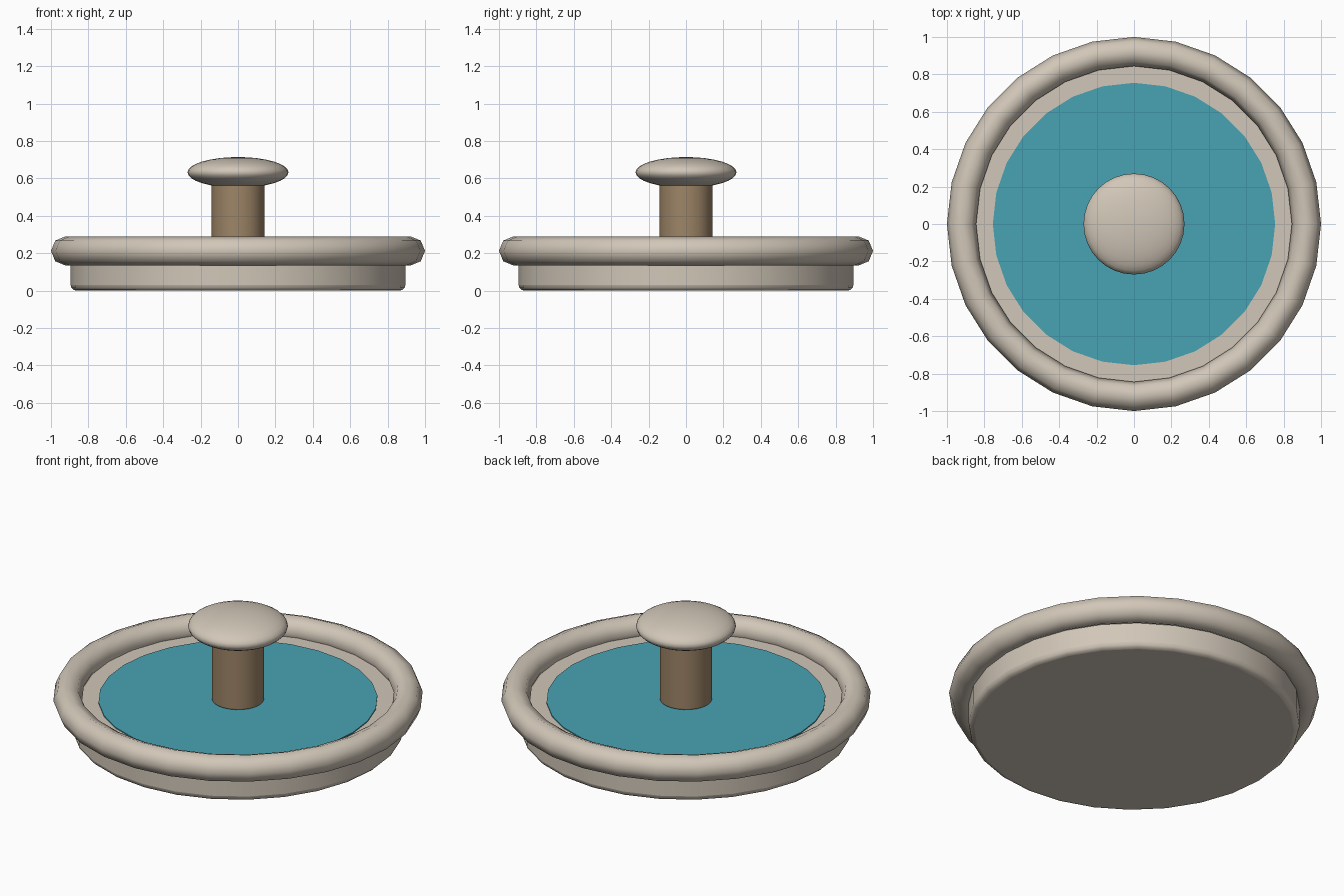
import bpy
import math

cube = bpy.data.objects.get("Cube")
if cube:
    bpy.data.objects.remove(cube, do_unlink=True)

SIDES = 28


def material(name, colour):
    mat = bpy.data.materials.new(name)
    mat.use_nodes = True
    rgba = (*colour, 1.0)
    mat.diffuse_color = rgba
    mat.node_tree.nodes["Principled BSDF"].inputs["Base Color"].default_value = rgba
    return mat


beige = material("warm_beige", (0.64, 0.57, 0.48))
teal = material("teal", (0.066, 0.36, 0.45))
brown = material("brown", (0.34, 0.235, 0.135))


def finish(name, mat, angle=40):
    obj = bpy.context.object
    obj.name = name
    obj.data.materials.append(mat)
    bpy.ops.object.shade_smooth_by_angle(angle=math.radians(angle))
    return obj


def cylinder(name, mat, radius, bottom, top, sides=SIDES, bevel=0.0):
    bpy.ops.mesh.primitive_cylinder_add(
        vertices=sides, radius=radius, depth=top - bottom,
        location=(0, 0, (bottom + top) / 2))
    obj = finish(name, mat)
    if bevel:
        mod = obj.modifiers.new("rounded_edges", "BEVEL")
        mod.width = bevel
        mod.segments = 3
        mod.limit_method = "ANGLE"
        mod.angle_limit = math.radians(40)
    return obj


# Lid body and the painted panel on top of it
cylinder("lid_disc", beige, 0.895, 0.0, 0.19, bevel=0.03)
cylinder("top_panel", teal, 0.755, 0.188, 0.196)

# Rounded rim around the lid
bpy.ops.mesh.primitive_torus_add(
    major_segments=SIDES, minor_segments=8,
    major_radius=0.922, minor_radius=0.078, location=(0, 0, 0.212))
finish("rim", beige, 60)

# Handle: stem with a flattened knob
cylinder("handle_stem", brown, 0.142, 0.19, 0.62, sides=24, bevel=0.012)
bpy.ops.mesh.primitive_uv_sphere_add(
    segments=32, ring_count=16, radius=1, location=(0, 0, 0.632))
bpy.context.object.scale = (0.27, 0.27, 0.082)
bpy.ops.object.transform_apply(location=False, rotation=False, scale=True)
finish("handle_knob", beige, 60)
